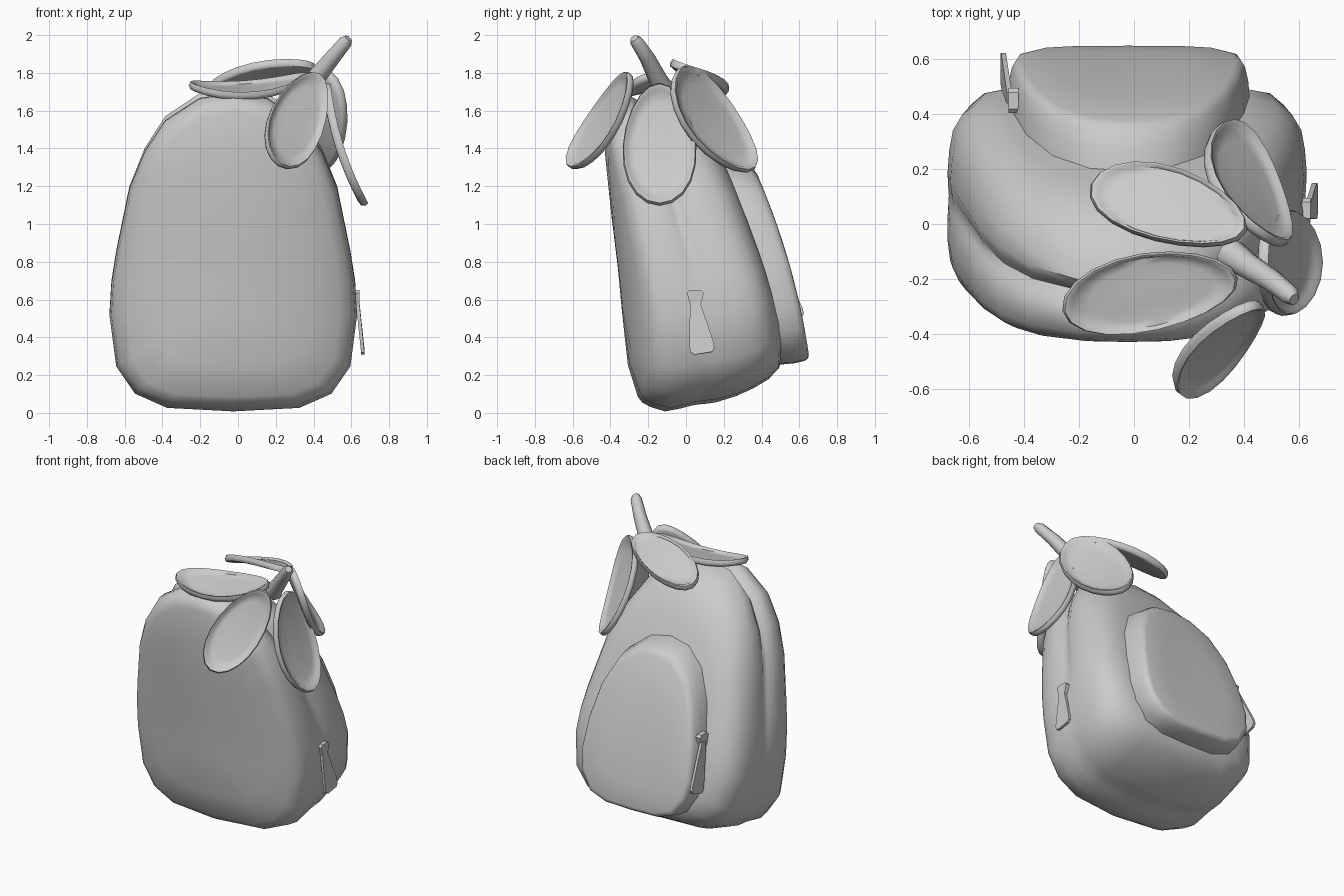
import bpy, bmesh, math
from mathutils import Vector

if "Cube" in bpy.data.objects:
    bpy.data.objects.remove(bpy.data.objects["Cube"])

grey = bpy.data.materials.new("soft_grey")
grey.diffuse_color = (0.6, 0.6, 0.6, 1)
grey.use_nodes = True
grey.node_tree.nodes["Principled BSDF"].inputs["Base Color"].default_value = grey.diffuse_color


def loft(name, rings, angle=50):
    """Skin closed rings of points and close both ends with a fan."""
    bm = bmesh.new()
    rows = [[bm.verts.new(p) for p in ring] for ring in rings]
    n = len(rows[0])
    for a, b in zip(rows, rows[1:]):
        for i in range(n):
            j = (i + 1) % n
            bm.faces.new((a[i], a[j], b[j], b[i]))
    for row in (rows[0], rows[-1]):
        mid = bm.verts.new(sum((v.co for v in row), Vector()) / n)
        for i in range(n):
            bm.faces.new((row[i], row[(i + 1) % n], mid))
    bmesh.ops.recalc_face_normals(bm, faces=bm.faces)
    me = bpy.data.meshes.new(name)
    bm.to_mesh(me)
    bm.free()
    me.materials.append(grey)
    ob = bpy.data.objects.new(name, me)
    bpy.context.collection.objects.link(ob)
    bpy.context.view_layer.objects.active = ob
    ob.select_set(True)
    bpy.ops.object.shade_smooth_by_angle(angle=math.radians(angle))
    ob.select_set(False)
    return ob


def mirrored(half):
    """Full outline from a right half that runs bottom to top."""
    return half + [(-x, z) for x, z in half[-2:0:-1]]


def front_y(z):
    return max(-0.43, -0.28 - 0.11 * z) + .06 * max(0, 1 - z / .2)


def back_y(z):
    return 0.53 - 0.05 * z - 0.15 * z * z


# Bag body: arch slices from the bulging front panel to the back, grooved in the upper half
arch = mirrored([(0, -.015), (.35, 0), (.52, .07), (.62, .22), (.655, .5), (.645, .68),
                 (.62, .85), (.55, 1.2), (.47, 1.4), (.36, 1.57), (.18, 1.69), (0, 1.72)])
slices = [(0, .3, .3, 0), (0, .65, .65, 0), (0, .86, .87, 0), (.015, .95, .91, 0),
          (.06, .985, .94, 0), (.15, 1, .97, 0), (.26, 1, .975, 0), (.33, 1, .975, .03),
          (.38, 1, .98, .05), (.43, 1, .99, .025), (.5, 1, 1, 0), (.64, .99, .995, 0),
          (.77, .97, .97, 0), (.88, .92, .93, 0), (.96, .84, .86, 0), (1, .70, .73, 0),
          (1, .35, .35, 0)]
rings = []
for t, sx, sz, groove in slices:
    ring = []
    for x, z in arch:
        g = 1 - groove * min(1, max(0, (z - .4) / .7))
        px, pz = x * sx * g, .75 + (z - .75) * sz * g
        y = front_y(pz) * (1 - t) + back_y(pz) * t
        y += .16 * abs(px / .655) ** 2.6 * (1 - t * t)
        pz += max(0, y + .1) * .27 * max(0, 1 - pz)
        ring.append((px - .025, y, pz))
    rings.append(ring)
loft("bag_body", rings)

# Back pocket standing proud of the sloping back, with a flared skirt
pocket = mirrored([(0, .27), (.2, .275), (.33, .32), (.41, .44), (.43, .58), (.41, .79),
                   (.36, 1.01), (.27, 1.19), (.14, 1.29), (0, 1.315)])
rings = []
for off, s in [(-.08, 1.03), (0, 1.03), (.07, 1.015), (.12, .99), (.143, .96),
               (.15, .91), (.15, .6), (.15, .3)]:
    rings.append([(x * s - .02, back_y(.72 + (z - .72) * s) + off, .72 + (z - .72) * s)
                  for x, z in pocket])
loft("back_pocket", rings)


def leaf(name, base, tip, side, half, bend, taper=.1):
    """Oval leaf with a raised rim, bowed along its length."""
    base, tip = Vector(base), Vector(tip)
    mid, l = (base + tip) / 2, (tip - base) / 2
    ld = l.normalized()
    w = Vector(side)
    w = (w - ld * w.dot(ld)).normalized()
    n = ld.cross(w)
    if n.z < 0:
        n = -n
    rings = []
    for s, h in [(.35, .002), (.7, .003), (.88, .005), (.92, .018), (.97, .02), (1, 0),
                 (.97, -.02), (.9, -.024), (.6, -.024), (.3, -.024)]:
        ring = []
        for i in range(20):
            a = math.tau * i / 20
            u, v = math.cos(a) * s, math.sin(a) * s
            v *= 1 + taper * u
            ring.append(mid + l * u + w * half * v + n * (h + bend * (u * u - .4)))
        rings.append(ring)
    loft(name, rings, 60)


leaf("front_leaf", (.42, -.28, 1.79), (.21, -.61, 1.30), (.82, .25, -.5), .155, .03)
leaf("left_leaf", (.38, -.19, 1.755), (-.26, -.31, 1.705), (-.1, 1, .22), .145, .05)
leaf("rear_left_leaf", (.41, -.02, 1.85), (-.16, .15, 1.71), (.3, .9, -.32), .145, -.03)
leaf("rear_leaf", (.46, -.06, 1.81), (.38, .35, 1.28), (-.71, .46, .46), .2, .035, -.12)
leaf("right_leaf", (.45, -.14, 1.74), (.655, -.14, 1.09), (0, 1, 0), .195, .035)


def tube(name, stations, sides=8):
    """Round bar through (point, radius) stations."""
    axis = (Vector(stations[-1][0]) - Vector(stations[0][0])).normalized()
    a = axis.orthogonal().normalized()
    b = axis.cross(a)
    loft(name, [[Vector(p) + (a * math.cos(math.tau * i / sides)
                              + b * math.sin(math.tau * i / sides)) * r
                 for i in range(sides)] for p, r in stations])


# Stem where the leaves meet
tube("stem", [((.35, -.11, 1.70), .06), ((.41, -.15, 1.77), .05),
              ((.50, -.205, 1.88), .042), ((.57, -.26, 1.965), .036),
              ((.585, -.275, 1.983), .022)])


def plate(name, stations, normal, thick):
    """Flat bar through (point, half width) stations."""
    axis = (Vector(stations[-1][0]) - Vector(stations[0][0])).normalized()
    n = Vector(normal)
    n = (n - axis * n.dot(axis)).normalized()
    w = axis.cross(n)
    loft(name, [[Vector(p) + w * h * i + n * thick * j
                 for i, j in ((-1, -1), (1, -1), (1, 1), (-1, 1))]
                for p, h in stations], 30)


def zipper(side, slider, top, end, normal):
    top, end = Vector(top), Vector(end)
    s = Vector(slider)
    plate(side + "_zip_slider", [(s + Vector((0, 0, .04)), .03), (s + Vector((0, 0, .025)), .045),
                                 (s - Vector((0, 0, .05)), .025)], normal, .018)
    plate(side + "_zip_pull", [(top, .022), (top.lerp(end, .12), .03), (top.lerp(end, .85), .066),
                               (top.lerp(end, .95), .063), (end, .045)], normal, .009)


zipper("right", (.625, .05, .61), (.632, .045, .60), (.662, .09, .315), (1, 0, 0))
zipper("pocket", (-.44, .45, .82), (-.455, .46, .81), (-.478, .57, .49), (-1, 0, 0))
